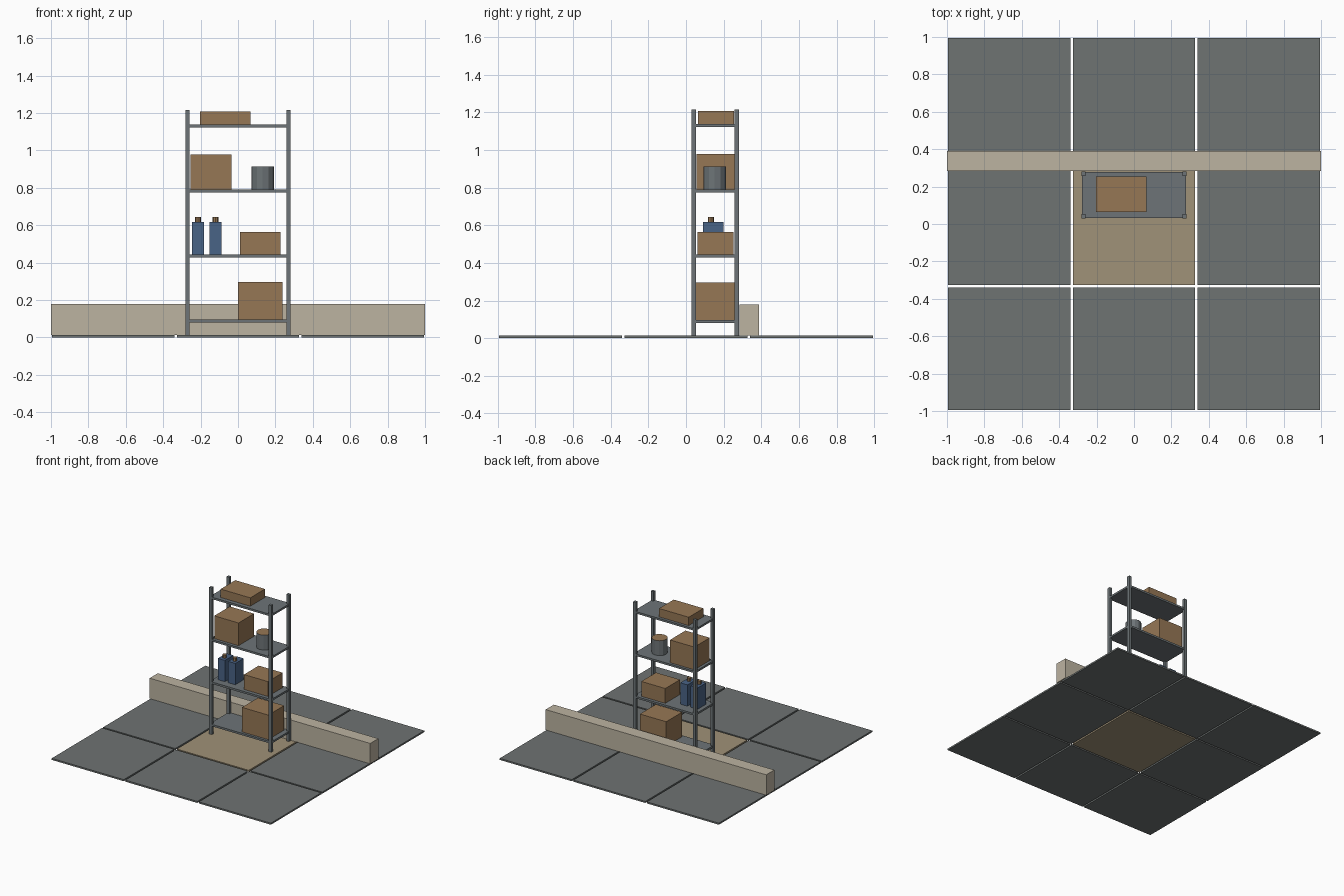
import bpy
import bmesh
import math
from mathutils import Matrix

if "Cube" in bpy.data.objects:
    bpy.data.objects.remove(bpy.data.objects["Cube"])


def material(name, rgb):
    """Flat colour from 0-255 display values."""
    m = bpy.data.materials.new(name)
    lin = [((c / 255 + 0.055) / 1.055) ** 2.4 for c in rgb]
    m.diffuse_color = (*lin, 1)
    m.use_nodes = True
    m.node_tree.nodes["Principled BSDF"].inputs["Base Color"].default_value = m.diffuse_color
    return m


GREY = material("slab_grey", (110, 115, 114))
SAND = material("sand", (160, 146, 120))
STONE = material("pale_stone", (188, 179, 161))
STEEL = material("shelf_steel", (109, 116, 119))
CARD = material("cardboard_brown", (150, 119, 85))
BLUE = material("bottle_blue", (73, 99, 134))


def finish(name, bm, *mats):
    me = bpy.data.meshes.new(name)
    bm.to_mesh(me)
    bm.free()
    for m in mats:
        me.materials.append(m)
    ob = bpy.data.objects.new(name, me)
    bpy.context.collection.objects.link(ob)
    return ob


def box(name, x, y, z, mat):
    """Box from (min, max) ranges."""
    bm = bmesh.new()
    size = [b - a for a, b in (x, y, z)]
    mid = [(a + b) / 2 for a, b in (x, y, z)]
    bmesh.ops.create_cube(bm, size=1, matrix=Matrix.Translation(mid) @ Matrix.Diagonal((*size, 1)))
    return finish(name, bm, mat)


def cylinder(name, x, y, z, radius, sides, mat, top=None):
    """Upright prism, with an optional colour for its top face."""
    bm = bmesh.new()
    bmesh.ops.create_cone(bm, cap_ends=True, segments=sides, radius1=radius, radius2=radius,
                          depth=z[1] - z[0], matrix=Matrix.Translation((x, y, sum(z) / 2)))
    bm.normal_update()
    if top:
        for f in bm.faces:
            f.material_index = int(f.normal.z > 0.9)
    return finish(name, bm, mat, top or mat)


# Paving: three by three slabs, the middle one in sand
FLOOR = 0.013
HALF = 0.3265
for i in (-1, 0, 1):
    for j in (-1, 0, 1):
        cx, cy = i * 0.6667, j * 0.6667
        centre = i == 0 and j == 0
        box("middle_slab" if centre else "floor_slab", (cx - HALF, cx + HALF),
            (cy - HALF, cy + HALF), (0, FLOOR), SAND if centre else GREY)

# Low wall behind the rack
box("low_wall", (-1, 1), (0.284, 0.389), (FLOOR, 0.18), STONE)

# Rack posts and shelves
for x in (-0.27, 0.27):
    for y in (0.041, 0.269):
        box("rack_post", (x - 0.012, x + 0.012), (y - 0.012, y + 0.012), (FLOOR, 1.215), STEEL)
TOPS = [0.096 + 0.3475 * k for k in range(4)]
for t in TOPS:
    box("shelf", (-0.279, 0.279), (0.032, 0.278), (t - 0.016, t), STEEL)

# Cardboard boxes, lowest shelf first
box("large_carton", (0.0, 0.238), (0.052, 0.257), (TOPS[0], 0.297), CARD)
box("low_carton", (0.011, 0.228), (0.062, 0.253), (TOPS[1], 0.565), CARD)
box("tall_carton", (-0.255, -0.035), (0.057, 0.257), (TOPS[2], 0.977), CARD)
box("flat_carton", (-0.203, 0.066), (0.065, 0.255), (TOPS[3], 1.207), CARD)

# Tin with a brown top
cylinder("tin", 0.132, 0.152, (TOPS[2], 0.913), 0.06, 12, STEEL, CARD)

# Square bottles with caps
for x in (-0.214, -0.1205):
    box("bottle", (x - 0.032, x + 0.032), (0.091, 0.2), (TOPS[1], 0.618), BLUE)
    cylinder("bottle_cap", x, 0.132, (0.618, 0.645), 0.016, 8, CARD)
